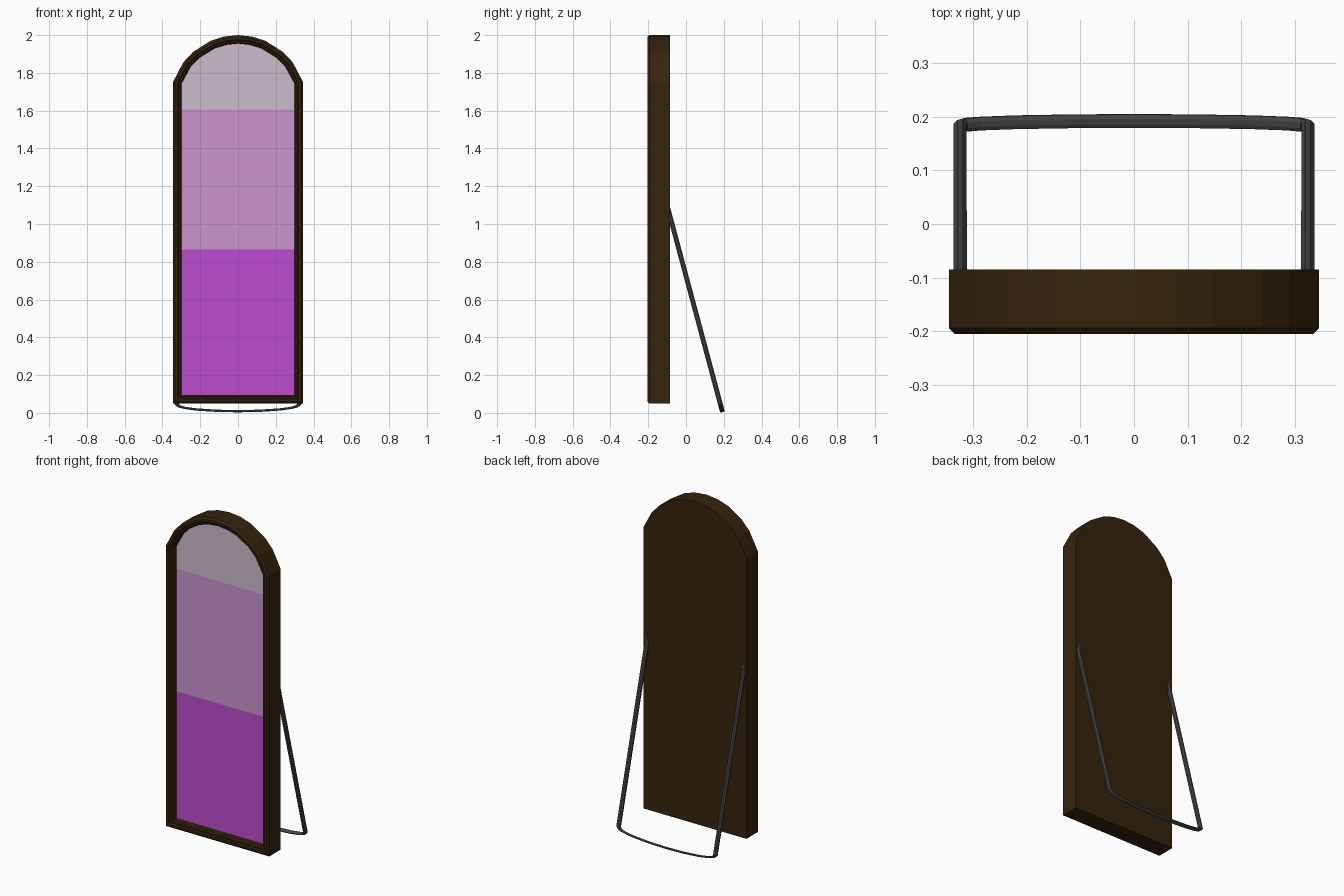
import bpy, bmesh, math
from mathutils import Vector

if "Cube" in bpy.data.objects:
    bpy.data.objects.remove(bpy.data.objects["Cube"])


def material(name, rgb):
    m = bpy.data.materials.new(name)
    m.diffuse_color = (*rgb, 1)
    m.use_nodes = True
    m.node_tree.nodes["Principled BSDF"].inputs["Base Color"].default_value = m.diffuse_color
    return m


wood = material("dark_wood", (0.036, 0.017, 0.004))
metal = material("grey_metal", (0.062, 0.062, 0.062))
glass = [material("magenta_glass", (0.507, 0.073, 0.62)),
         material("pink_glass", (0.604, 0.296, 0.62)),
         material("pale_glass", (0.604, 0.507, 0.604))]


def finish(bm, name, mats):
    bmesh.ops.recalc_face_normals(bm, faces=bm.faces)
    mesh = bpy.data.meshes.new(name)
    bm.to_mesh(mesh)
    bm.free()
    for m in mats:
        mesh.materials.append(m)
    ob = bpy.data.objects.new(name, mesh)
    bpy.context.collection.objects.link(ob)
    return ob


# Arched outline, inset from the outer edge of the frame
STEPS = [0, 0.164, 0.326, 0.57, 0.736, 1]


def outline(inset, y):
    r, hw = 0.363 - inset, 0.345 - inset
    end = math.asin(hw / r)
    half = [end * s for s in STEPS]
    pts = [(-hw, 0.05 + inset)]
    for a in [-h for h in half[:0:-1]] + half:
        pts.append((r * math.sin(a), 1.637 + r * math.cos(a)))
    pts.append((hw, 0.05 + inset))
    return [Vector((x, y, z)) for x, z in pts]


def bridge(bm, a, b):
    n = len(a)
    for i in range(n):
        bm.faces.new((a[i], a[(i + 1) % n], b[(i + 1) % n], b[i]))


# Frame: solid back, bevelled front rim, recessed opening
bm = bmesh.new()
profile = [(0, -0.085), (0, -0.194), (0.011, -0.205), (0.024, -0.205),
           (0.030, -0.198), (0.038, -0.198), (0.045, -0.190), (0.045, -0.158)]
rings = [[bm.verts.new(p) for p in outline(i, y)] for i, y in profile]
for a, b in zip(rings, rings[1:]):
    bridge(bm, a, b)
bm.faces.new(rings[0])
finish(bm, "mirror_frame", [wood])

# Mirror glass: cut into three bands by height
bm = bmesh.new()
bm.faces.new([bm.verts.new(p) for p in outline(0.045, -0.16)])
for z in (0.865, 1.605):
    bmesh.ops.bisect_plane(bm, geom=bm.verts[:] + bm.edges[:] + bm.faces[:],
                           plane_co=(0, 0, z), plane_no=(0, 0, 1))
for f in bm.faces:
    z = f.calc_center_median().z
    f.material_index = (z > 0.865) + (z > 1.605)
    if f.normal.y > 0:
        f.normal_flip()
mesh_glass = bpy.data.meshes.new("mirror_glass")
bm.to_mesh(mesh_glass)
bm.free()
for m in glass:
    mesh_glass.materials.append(m)
bpy.context.collection.objects.link(bpy.data.objects.new("mirror_glass", mesh_glass))

# Rear stand: two round legs joined by a thin bowed foot rail, one sweep
right = [(0.324, 1.09, 0.013), (0.324, 0.05, 0.013), (0.314, 0.036, 0.007),
         (0.285, 0.027, 0.005), (0.22, 0.018, 0.005), (0.11, 0.011, 0.005)]
path = right + [(0, 0.009, 0.005)] + [(-x, z, w) for x, z, w in right[::-1]]
pts = [Vector((x, 0.192 - 0.268 * (z - 0.009), z)) for x, z, w in path]
normal = Vector((0, 1, 0.268)).normalized()
bm = bmesh.new()
rings = []
for i, p in enumerate(pts):
    t = (pts[min(i + 1, len(pts) - 1)] - pts[max(i - 1, 0)]).normalized()
    if i == 1 or i == len(pts) - 2:
        t = ((p - pts[i - 1]).normalized() + (pts[i + 1] - p).normalized()).normalized()
    side = t.cross(normal)
    ring = []
    for k in range(8):
        a = math.tau * (k + 0.5) / 8
        ring.append(bm.verts.new(p + side * math.cos(a) * path[i][2] * 1.05
                                 + normal * math.sin(a) * 0.0138))
    rings.append(ring)
for a, b in zip(rings, rings[1:]):
    bridge(bm, a, b)
bm.faces.new(rings[0])
bm.faces.new(rings[-1])
finish(bm, "rear_stand", [metal])
